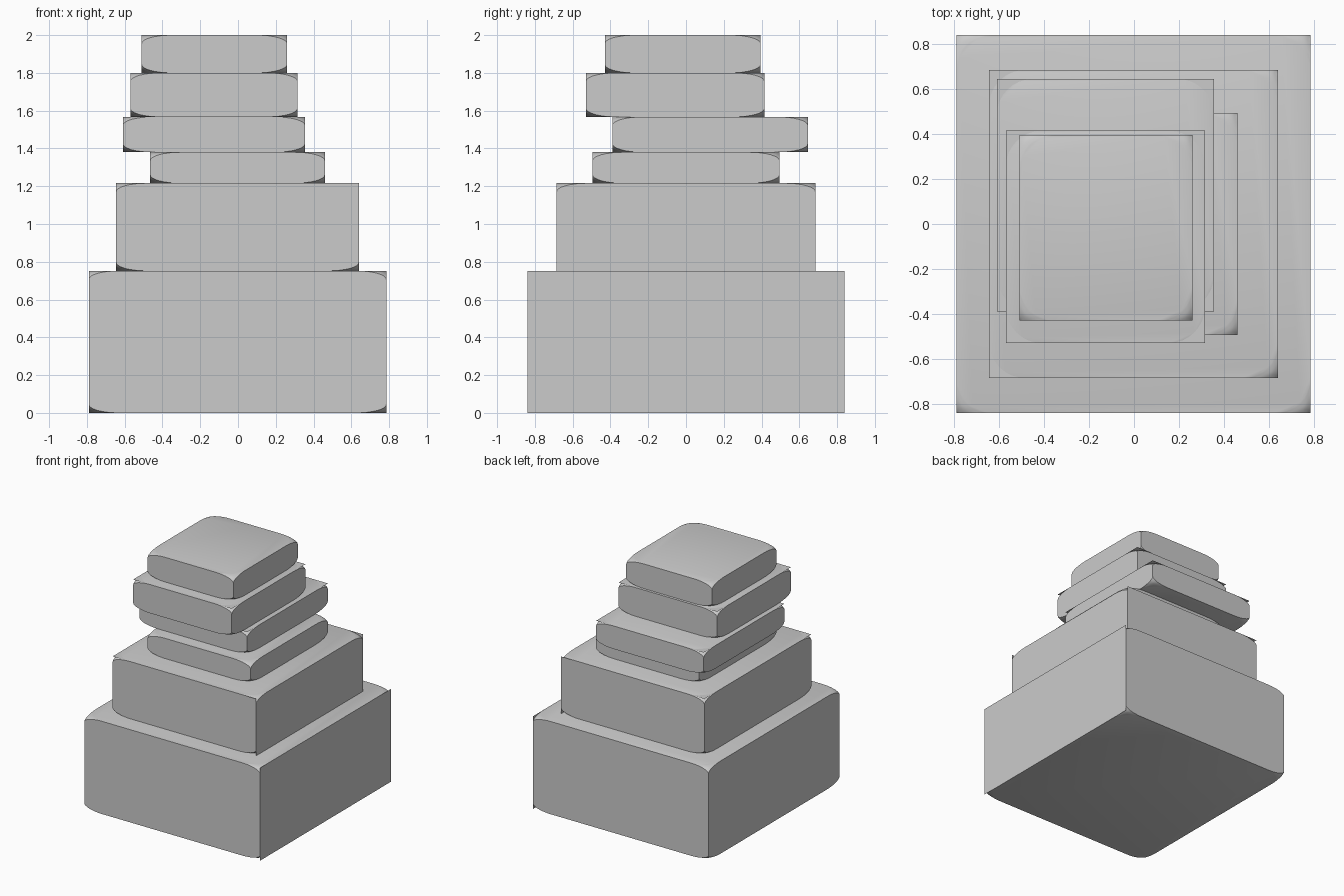
import bpy, bmesh, math
from mathutils import Vector

if "Cube" in bpy.data.objects:
    bpy.data.objects.remove(bpy.data.objects["Cube"])

R = Vector((0.16, 0.16, 0.045))   # corner rounding along x, y, z
SEG = 8

# name, x range, y range, z range, pointed corners as (sign x, y, z, axis of the flat face it lies in)
TOP = [(x, y, 1, 2) for x in (-1, 1) for y in (-1, 1)]
BLOCKS = [
    ("base_block", (-0.79, 0.785), (-0.84, 0.84), (0.0, 0.752),
     [(1, y, z, 0) for y in (-1, 1) for z in (-1, 1)]),
    ("second_block", (-0.645, 0.64), (-0.685, 0.685), (0.752, 1.216),
     [(-1, -1, 1, 2), (-1, 1, 1, 2), (1, -1, 1, 1), (1, 1, 1, 1), (1, -1, -1, 0), (1, 1, -1, 0)]),
    ("third_slab", (-0.465, 0.46), (-0.495, 0.495), (1.216, 1.38), []),
    ("fourth_slab", (-0.61, 0.355), (-0.39, 0.645), (1.38, 1.567), TOP),
    ("fifth_slab", (-0.57, 0.315), (-0.53, 0.415), (1.567, 1.80), TOP),
    ("top_slab", (-0.51, 0.26), (-0.43, 0.395), (1.80, 2.0), []),
]


def make_block(name, xr, yr, zr, points):
    lo = Vector((xr[0], yr[0], zr[0]))
    hi = Vector((xr[1], yr[1], zr[1]))
    mid = (lo + hi) / 2
    half = (hi - lo) / 2
    bm = bmesh.new()
    # box with sharp edges and rounded-off corners, bevelled in stretched space
    bmesh.ops.create_cube(bm, size=2)
    for v in bm.verts:
        v.co = Vector([v.co[i] * half[i] / R[i] for i in range(3)])
    bmesh.ops.bevel(bm, geom=bm.verts[:], offset=1.0, offset_type='ABSOLUTE',
                    segments=SEG, profile=0.5, affect='VERTICES')
    for v in bm.verts:
        v.co = Vector([v.co[i] * R[i] + mid[i] for i in range(3)])
    # thin flat tips that fill the corner of one face
    for sx, sy, sz, axis in points:
        s = (sx, sy, sz)
        corner = Vector([mid[i] + s[i] * half[i] for i in range(3)])
        a, b = [i for i in range(3) if i != axis]
        arc = []
        for k in range(SEG + 1):
            t = math.pi / 2 * k / SEG
            p = corner.copy()
            p[a] -= s[a] * R[a] * (1 - math.cos(t))
            p[b] -= s[b] * R[b] * (1 - math.sin(t))
            arc.append(bm.verts.new(p))
        tip = bm.verts.new(corner)
        for p, q in zip(arc, arc[1:]):
            f = bm.faces.new((tip, p, q))
            f.normal_update()
            if f.normal[axis] * s[axis] < 0:
                f.normal_flip()
    mesh = bpy.data.meshes.new(name)
    bm.to_mesh(mesh)
    bm.free()
    ob = bpy.data.objects.new(name, mesh)
    bpy.context.collection.objects.link(ob)
    bpy.ops.object.select_all(action='DESELECT')
    ob.select_set(True)
    bpy.context.view_layer.objects.active = ob
    bpy.ops.object.shade_smooth_by_angle(angle=math.radians(20))


for block in BLOCKS:
    make_block(*block)
